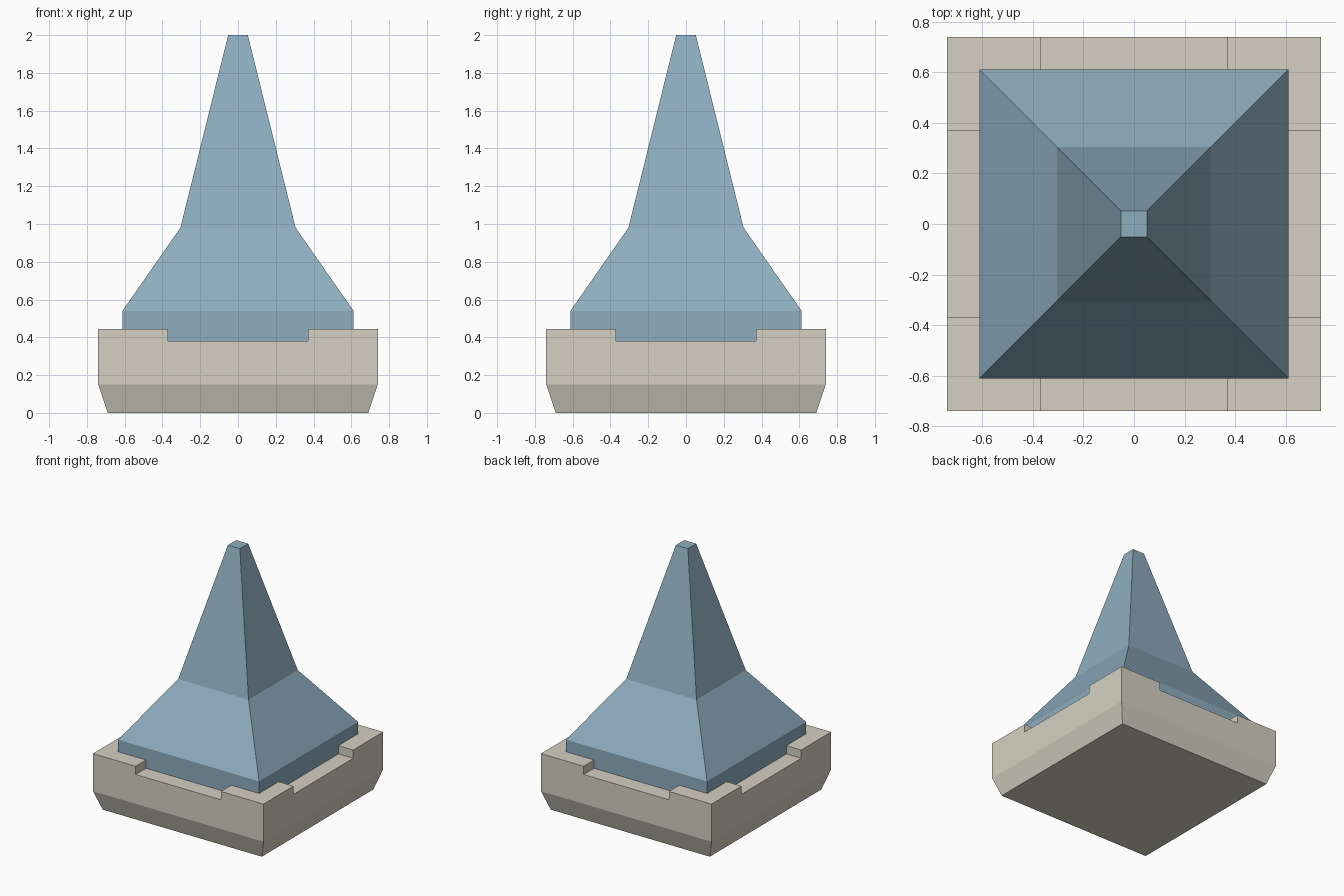
import bpy, bmesh

if "Cube" in bpy.data.objects:
    bpy.data.objects.remove(bpy.data.objects["Cube"])


def material(name, color):
    mat = bpy.data.materials.new(name)
    mat.diffuse_color = (*color, 1)
    mat.use_nodes = True
    mat.node_tree.nodes["Principled BSDF"].inputs["Base Color"].default_value = mat.diffuse_color
    return mat


def square_loft(name, profile, mat=None):
    """Stack square rings given as (half width, height) and skin them."""
    bm = bmesh.new()
    rings = [[bm.verts.new((sx * r, sy * r, z))
              for sx, sy in ((-1, -1), (1, -1), (1, 1), (-1, 1))]
             for r, z in profile]
    for a, b in zip(rings, rings[1:]):
        for i in range(4):
            j = (i + 1) % 4
            bm.faces.new((a[i], a[j], b[j], b[i]))
    bm.faces.new(rings[0][::-1])
    bm.faces.new(rings[-1])
    mesh = bpy.data.meshes.new(name)
    bm.to_mesh(mesh)
    bm.free()
    ob = bpy.data.objects.new(name, mesh)
    bpy.context.collection.objects.link(ob)
    if mat:
        mesh.materials.append(mat)
    return ob


stone = material("stone", (0.66, 0.63, 0.54))
slate = material("slate", (0.27, 0.42, 0.52))

# Stone parapet with a bevelled underside
parapet = square_loft("parapet", [(0.69, 0), (0.74, 0.15), (0.74, 0.445)], stone)

# Notch through the middle of each side, leaving raised corners
for name, sx, sy in (("notch_cutter_x", 1.0, 0.37), ("notch_cutter_y", 0.37, 1.0)):
    cutter = square_loft(name, [(1, 0.38), (1, 0.6)])
    for v in cutter.data.vertices:
        v.co.x *= sx
        v.co.y *= sy
    cutter.hide_render = True
    cutter.hide_set(True)
    cut = parapet.modifiers.new(name, 'BOOLEAN')
    cut.operation = 'DIFFERENCE'
    cut.solver = 'EXACT'
    cut.object = cutter

# Flared spire roof with a blunt tip
square_loft("spire_roof", [(0.612, 0.36), (0.612, 0.54), (0.305, 0.98), (0.052, 2.0)], slate)
